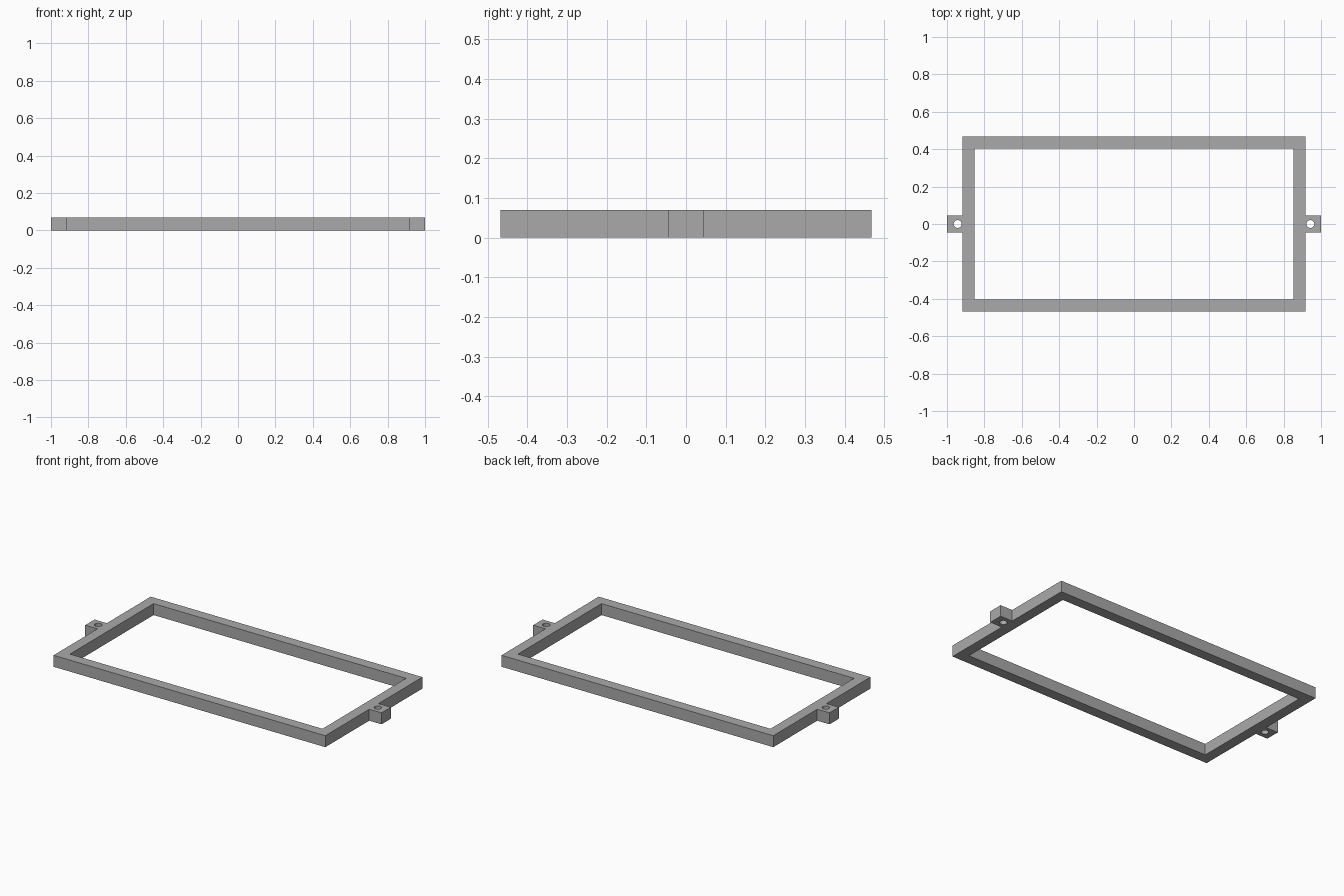
import bpy, bmesh, math

cube = bpy.data.objects.get("Cube")
if cube:
    bpy.data.objects.remove(cube, do_unlink=True)

HEIGHT = 0.07
OUT_X, OUT_Y = 0.917, 0.468      # outer half size of the frame
IN_X, IN_Y = 0.852, 0.403        # half size of the opening
TAB_X, TAB_Y = 1.0, 0.045        # reach and half width of the tabs
HOLE_X, HOLE_R, HOLE_SIDES = 0.943, 0.021, 24

grey = bpy.data.materials.new("plain_grey")
grey.use_nodes = True
colour = (0.4, 0.4, 0.4, 1)
grey.diffuse_color = colour
grey.node_tree.nodes["Principled BSDF"].inputs["Base Color"].default_value = colour


def add_loop(curve, points):
    """Add a closed straight-sided outline to a flat curve."""
    spline = curve.splines.new("POLY")
    spline.points.add(len(points) - 1)
    for point, (x, y) in zip(spline.points, points):
        point.co = (x, y, 0, 1)
    spline.use_cyclic_u = True


def circle(cx):
    angles = [math.tau * i / HOLE_SIDES for i in range(HOLE_SIDES)]
    return [(cx + HOLE_R * math.cos(a), HOLE_R * math.sin(a)) for a in angles]


# Outline of frame and tabs: right half, then the same turned half a circle
half = [(OUT_X, -OUT_Y), (OUT_X, -TAB_Y), (TAB_X, -TAB_Y),
        (TAB_X, TAB_Y), (OUT_X, TAB_Y), (OUT_X, OUT_Y)]
profile = bpy.data.curves.new("frame_profile", "CURVE")
profile.dimensions = "2D"
profile.fill_mode = "BOTH"
profile.extrude = HEIGHT / 2
add_loop(profile, half + [(-x, -y) for x, y in half])

# Rectangular opening and the screw hole in each tab
add_loop(profile, [(-IN_X, -IN_Y), (-IN_X, IN_Y), (IN_X, IN_Y), (IN_X, -IN_Y)])
for side in (-1, 1):
    add_loop(profile, circle(side * HOLE_X))

# Turn the extruded profile into a clean closed mesh standing on the ground
helper = bpy.data.objects.new("profile_helper", profile)
bpy.context.collection.objects.link(helper)
bpy.context.view_layer.update()
mesh = bpy.data.meshes.new_from_object(
    helper.evaluated_get(bpy.context.evaluated_depsgraph_get()))
bpy.data.objects.remove(helper, do_unlink=True)

bm = bmesh.new()
bm.from_mesh(mesh)
bmesh.ops.remove_doubles(bm, verts=bm.verts, dist=0.0005)
bmesh.ops.recalc_face_normals(bm, faces=bm.faces)
bmesh.ops.translate(bm, verts=bm.verts, vec=(0, 0, HEIGHT / 2))
bm.to_mesh(mesh)
bm.free()

mesh.name = "mounting_frame"
mesh.materials.clear()
mesh.materials.append(grey)
frame = bpy.data.objects.new("mounting_frame", mesh)
bpy.context.collection.objects.link(frame)

# Smooth the hole walls and keep the corners sharp
bpy.ops.object.select_all(action="DESELECT")
frame.select_set(True)
bpy.context.view_layer.objects.active = frame
bpy.ops.object.shade_smooth_by_angle(angle=math.radians(30))
